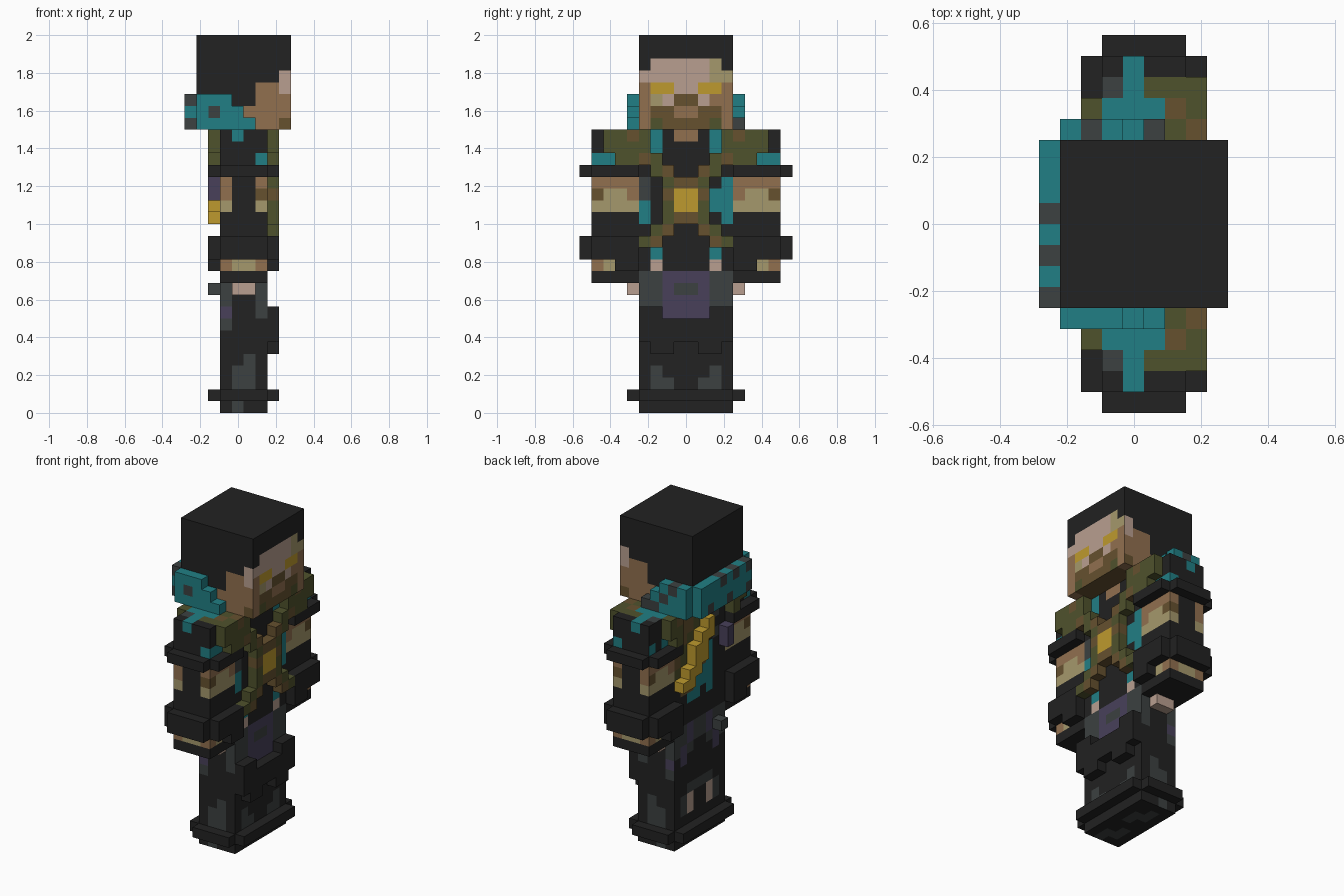
import bpy, bmesh
from mathutils import Vector

if "Cube" in bpy.data.objects:
    bpy.data.objects.remove(bpy.data.objects["Cube"], do_unlink=True)

UNIT = 1 / 16                      # one block cell
SHIFT = Vector((0.03, 0, 0))       # the body sits slightly off the middle
PALETTE = {
    "k": ("black", "222222"), "T": ("teal", "217f85"), "S": ("skin", "91704f"),
    "P": ("pale_skin", "b99f90"), "B": ("tan", "a5986c"), "D": ("leather", "66512f"),
    "O": ("olive", "4f522c"), "Y": ("gold", "be9a2e"), "G": ("slate", "3c4141"),
    "V": ("violet", "48405a")}
KEYS = "".join(PALETTE)


def linear(code):
    vals = [int(code[i:i + 2], 16) / 255 for i in (0, 2, 4)]
    return [((v + 0.055) / 1.055) ** 2.4 if v > 0.04 else v / 12.92 for v in vals] + [1]


MATS = []
for label, code in PALETTE.values():
    m = bpy.data.materials.new(label)
    m.use_nodes = True
    m.diffuse_color = linear(code)
    node = m.node_tree.nodes["Principled BSDF"]
    node.inputs["Base Color"].default_value = linear(code)
    node.inputs["Roughness"].default_value = 0.9
    MATS.append(m)


def finish(name, bm, mirror):
    bmesh.ops.remove_doubles(bm, verts=bm.verts, dist=0.01)
    for v in bm.verts:
        v.co = v.co * UNIT + SHIFT
        if mirror:
            v.co.y = -v.co.y
    if mirror:
        bmesh.ops.reverse_faces(bm, faces=bm.faces)
    me = bpy.data.meshes.new(name)
    bm.to_mesh(me)
    bm.free()
    for m in MATS:
        me.materials.append(m)
    ob = bpy.data.objects.new(name, me)
    bpy.context.collection.objects.link(ob)


def quad(bm, cell, axis, side, key):
    """One outward unit face of a cell."""
    u, v = (axis + 1) % 3, (axis + 2) % 3
    pts = []
    for a, b in ((0, 0), (1, 0), (1, 1), (0, 1)):
        p = list(cell)
        p[axis] += side
        p[u] += a
        p[v] += b
        pts.append(bm.verts.new(p))
    f = bm.faces.new(pts if side else pts[::-1])
    f.material_index = KEYS.index(key)


def block(name, lo, hi, base="k", paint=None, mirror=False):
    """Box of cells; paint maps a side to rows of colour keys, top row first."""
    bm = bmesh.new()
    paint = paint or {}
    for axis in range(3):
        cols, rows = ((1, 2), (0, 2), (0, 1))[axis]
        for side in (0, 1):
            art = paint.get("-+"[side] + "xyz"[axis])
            for c in range(hi[cols] - lo[cols]):
                for r in range(hi[rows] - lo[rows]):
                    cell = [0, 0, 0]
                    cell[axis] = hi[axis] - 1 if side else lo[axis]
                    cell[cols] = lo[cols] + c
                    cell[rows] = hi[rows] - 1 - r
                    key = art[r][c] if art and r < len(art) else base
                    quad(bm, cell, axis, side, base if key == "." else key)
    finish(name, bm, mirror)


def relief(name, axis, level, start, top, art, mirror=False):
    """Raised layer of cells one unit thick; dots stay empty."""
    cells = {}
    for r, row in enumerate(art):
        for c, key in enumerate(row):
            if key != ".":
                cells[(level, start + c, top - 1 - r) if axis == 0
                      else (start + c, level, top - 1 - r)] = key
    bm = bmesh.new()
    for cell, key in cells.items():
        for ax in range(3):
            for side in (0, 1):
                near = list(cell)
                near[ax] += 1 if side else -1
                if tuple(near) not in cells:
                    quad(bm, cell, ax, side, key)
    finish(name, bm, mirror)


def flip(art):
    return [row[::-1] for row in art]


def keep(art, keys):
    return ["".join(k if k in keys else "." for k in row) for row in art]


# Head with painted face and hairline
face = ["kkkkkkkk", "kkkkkkkk", "kPPPPPBk", "PPPPPPBB",
        "SYYPPYYS", "SBPDDPSS", "SDDSSDDS", "SODDDDOS"]
cheek = ["", "", "", "kkkkkkkP", "kkkkkSSP", "kkkkkSSS", "kkkkSSSS", "kkkkSSSD"]
cheek = [row or "kkkkkkkk" for row in cheek]
jaw = ["kkkkSSSS"] + ["kkkkSSDD"] * 6 + ["kkkkSSSS"]
block("head", (-4, -4, 24), (4, 4, 32), "k",
      {"+x": face, "-y": cheek, "+y": cheek, "-z": jaw})

# Scarf wrapped around the back of the head
relief("scarf_right", 1, -5, -4, 27, ["TTT..", "TGTT.", "TTTTT"])
relief("scarf_left", 1, 4, -4, 27, ["TGT..", "TTGT.", "TTTGG"])
relief("scarf_back", 0, -5, -4, 27, flip(["TTTGTGTG", "TTTTTTTT", "TGTTGTTG"]))

# Torso, crossed straps with buckle, and the golden blade on the back
chest = ["OTkSSkTO", "OTkkkkTO", "DOkkkkOD", "kODkkDOk", "GkODDOkT", "GkDYYDTT",
         "TkOYYOTT", "TkODDOkT", "kODkkDOk", "ODkkkkDO", "kTkkkkTk", "kPkkkkPk"]
back = flip(["DDDkkkkG", "DDDOkkGk", "DDDOYkGk", "DDOYYkkk", "DOYYDkGV", "DOYYDTkV",
             "OYYDDTkk", "YYDTTTkk", "kDDTTTkk", "kkTTkTkk", "kkkkkkkk", "kkkkkkkk"])
block("torso", (-2, -4, 12), (2, 4, 24), "k", {"+x": chest, "-x": back})
relief("crossed_straps", 0, 2, -4, 24, keep(chest[:9], "ODY") + ["OD....DO"])
relief("back_blade", 0, -3, -4, 24, keep(back, "YV"))

# Legs with camouflage patches
thigh = ["GGVVVVGG", "GGVGGVGG", "GGVVVVGG", "GkVVVVkG"]
shin = ["kkkkkkkk"] * 4 + ["kGkkkkGk", "kGGkkGGk"]
calf = ["GGVGGVGG", "GGVGGVGG", "GVGkkGVG", "kVkkkkVk", "kkkkkkkk", "kkkkkkkk",
        "kkGGGGkk", "kGPkkPGk", "kGPkkPGk"]
outer = ["kkkk", "GPPG", "GkkG", "VkkG", "Gkkk", "kkkk", "kkkk", "kkGk",
         "kGGk", "kGGk", "kkkk", "kGkk"]
sole = ["kkkk", "kGkk", "kGGk", "kkGk"] * 2
block("legs", (-2, -4, 0), (2, 4, 12), "k",
      {"+x": thigh + shin, "-x": flip(calf), "-y": outer, "+y": outer, "-z": sole})
relief("knee_pads", 0, 2, -4, 9, ["kk....kk", "kkkkkkkk", "kkkkkkkk", ".kk..kk."])
block("boot_band_long", (-3, -4, 1), (3, 4, 2))
block("boot_band_wide", (-2, -5, 1), (2, 5, 2))
block("back_stud", (-3, -3, 10), (-2, -2, 11), "G")

# Arms, mirrored across the body
sleeve = ["kOOD", "kTOO", "TTTO", "kkkk", "SSSS", "DBBS", "BBBB",
          "kkkk", "kkkk", "kkkk", "kkkk", "SBkk"]
rear = ["kkOD", "kkTT", "TkTk"] + sleeve[3:]
side_art = ["kTkk", "kkkk", "kkkT", "kkkk", "SkkS", "SkkD", "BkkB",
            "kkkk", "kkkk", "kkkk", "kkkk", "SBBS"]
shoulder = ["TTTO", "TTTD", "GTOO", "kTkk"]
for label, m in (("right", False), ("left", True)):
    block(label + "_arm", (-2, -8, 12), (2, -4, 24), "k",
          {"+x": sleeve, "-x": rear, "-y": side_art, "+z": shoulder}, m)
    relief(label + "_shoulder_strap", 0, 2, -8, 24, [".OOD", ".OOO", "..OO"], m)
    relief(label + "_shoulder_back", 0, -3, -8, 24, ["..OD", "..OO", "...O"], m)
    for part, low, high in (("arm_band", 20, 21), ("cuff", 13, 15)):
        block(f"{label}_{part}_long", (-3, -8, low), (3, -4, high), mirror=m)
        block(f"{label}_{part}_wide", (-2, -9, low), (2, -4, high), mirror=m)
    block(label + "_glove_guard", (-3, -6, 12), (3, -4, 13), mirror=m)
    block(label + "_glove", (-2, -8, 11), (2, -4, 12), mirror=m)
    block(label + "_hip_tab", (-1, -5, 10), (1, -4, 11), "P", mirror=m)
